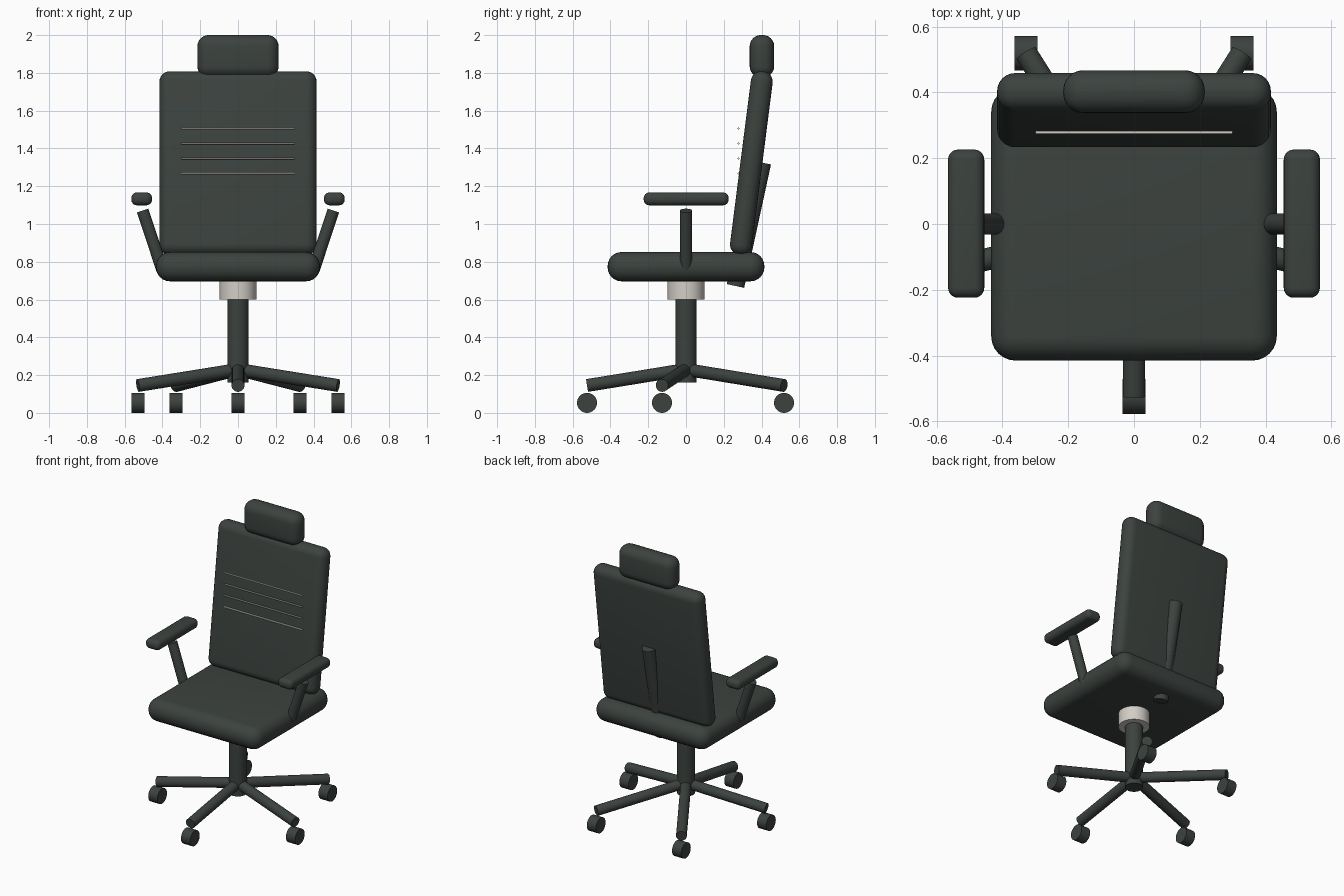
import bpy, math
from mathutils import Vector

if "Cube" in bpy.data.objects:
    bpy.data.objects.remove(bpy.data.objects["Cube"])


def material(name, rgb):
    m = bpy.data.materials.new(name)
    m.diffuse_color = (*rgb, 1)
    m.use_nodes = True
    m.node_tree.nodes["Principled BSDF"].inputs["Base Color"].default_value = m.diffuse_color
    return m


DARK = material("dark_plastic", (0.045, 0.055, 0.049))
LIGHT = material("light_metal", (0.65, 0.61, 0.56))


def finish(ob, name, mat):
    ob.name = name
    ob.data.materials.append(mat)
    bpy.ops.object.shade_smooth_by_angle(angle=math.radians(35))
    return ob


def cushion(name, loc, size, radius, tilt=0, mat=DARK):
    """Box with rounded edges."""
    bpy.ops.mesh.primitive_cube_add(size=1, location=loc)
    ob = bpy.context.object
    ob.scale = size
    bpy.ops.object.transform_apply(location=False, rotation=False, scale=True)
    bev = ob.modifiers.new("round", 'BEVEL')
    bev.width, bev.segments = radius, 6
    bpy.ops.object.modifier_apply(modifier="round")
    ob.rotation_euler.x = tilt
    return finish(ob, name, mat)


def tube(name, a, b, radius, mat=DARK, sides=32):
    """Capped cylinder between two points."""
    a, b = Vector(a), Vector(b)
    d = b - a
    bpy.ops.mesh.primitive_cylinder_add(vertices=sides, radius=radius, depth=d.length,
                                        location=(a + b) / 2)
    ob = bpy.context.object
    ob.rotation_euler = d.to_track_quat('Z', 'Y').to_euler()
    return finish(ob, name, mat)


# Upholstery
cushion("seat", (0, 0, 0.774), (0.868, 0.83, 0.155), 0.074)
cushion("backrest", (0, 0.346, 1.322), (0.832, 0.116, 0.98), 0.055, tilt=-0.127)
cushion("headrest", (0, 0.402, 1.888), (0.43, 0.13, 0.225), 0.06)

# Stitch lines on the backrest
for i, z in enumerate((1.267, 1.347, 1.426, 1.505)):
    tube(f"back_line_{i}", (-0.3, 0.278, z), (0.3, 0.278, z), 0.005, LIGHT, 12)

# Backrest support bar
tube("back_support", (0, 0.262, 0.672), (0, 0.404, 1.325), 0.047)

# Armrests
for side, s in (("right", 1), ("left", -1)):
    cushion(f"arm_pad_{side}", (s * 0.51, 0.001, 1.133), (0.11, 0.45, 0.068), 0.03)
    tube(f"arm_post_{side}", (s * 0.4, 0, 0.755), (s * 0.505, 0, 1.071), 0.032)

# Column and collar
tube("column", (0, 0, 0.16), (0, 0, 0.71), 0.056)
tube("collar", (0, 0, 0.6), (0, 0, 0.71), 0.098, LIGHT, 40)

# Five legs with casters
feet = [(0, -0.524), (0.53, -0.127), (-0.53, -0.127), (0.328, 0.519), (-0.328, 0.519)]
for i, (x, y) in enumerate(feet):
    tube(f"base_leg_{i}", (0, 0, 0.23), (x, y, 0.145), 0.034)
    tube(f"caster_{i}", (x - 0.035, y, 0.053), (x + 0.035, y, 0.053), 0.053)
